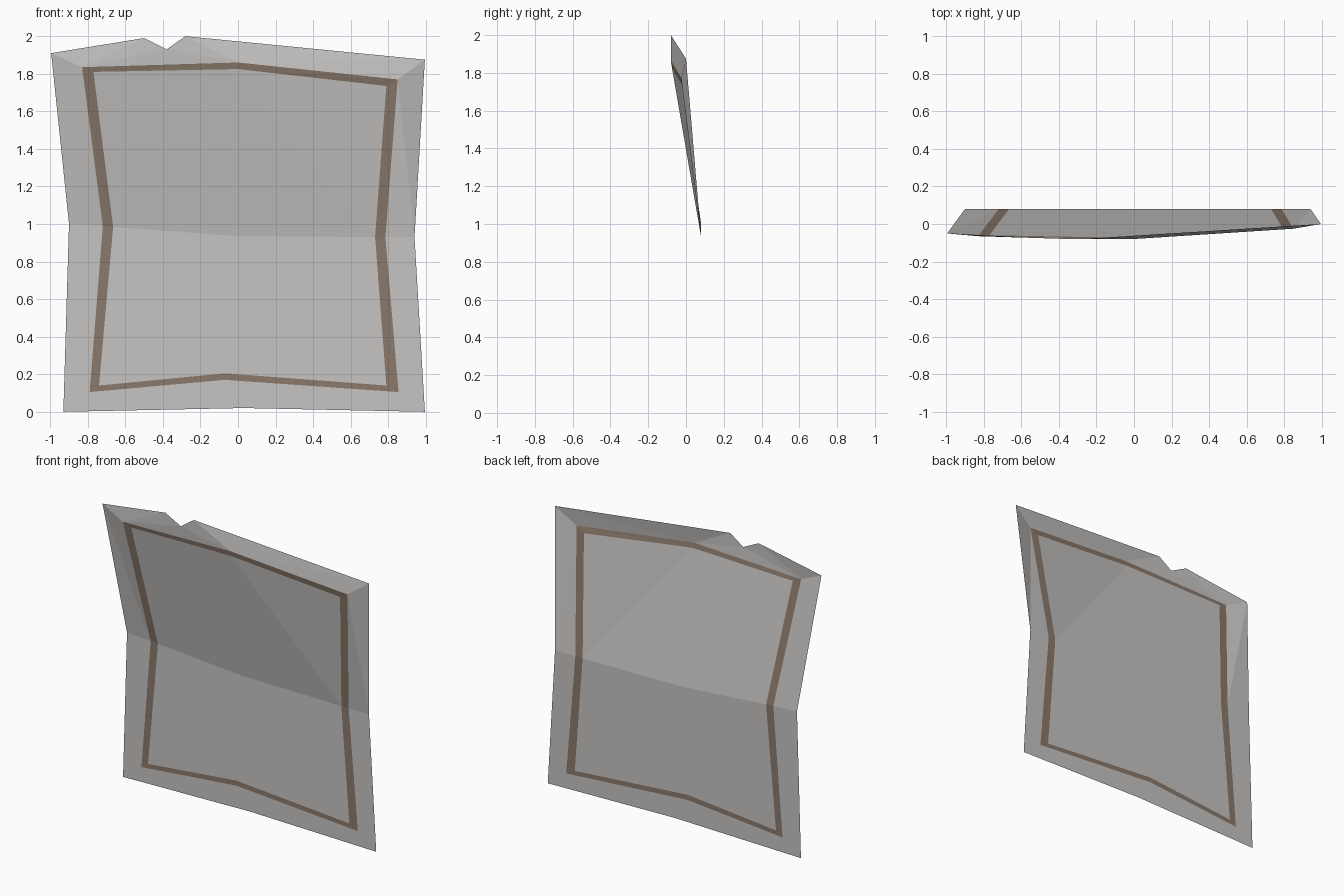
import bpy

if "Cube" in bpy.data.objects:
    bpy.data.objects.remove(bpy.data.objects["Cube"])

B = 0.08  # depth of the flat, hanging lower half


def material(name, rgb):
    m = bpy.data.materials.new(name)
    m.diffuse_color = (*rgb, 1)
    m.use_nodes = True
    m.node_tree.nodes["Principled BSDF"].inputs["Base Color"].default_value = m.diffuse_color
    return m


cloth = material("pale grey cloth", (0.57, 0.56, 0.545))
brown = material("brown stripe", (0.262, 0.195, 0.15))

# Rings run: bottom left, bottom mid, bottom right, right, top right, top mid, top left, left
hem = [(-0.93, B, 0), (0.03, B, 0.02), (0.995, B, 0), (0.94, B, 0.93),
       (0.995, 0.0, 1.875), (-0.28, -0.08, 2.0), (-0.995, -0.05, 1.91), (-0.9, B, 1.0)]
stripe_out = [(-0.79, B, 0.105), (-0.07, B, 0.17), (0.855, B, 0.105), (0.785, B, 0.93),
              (0.85, -0.025, 1.77), (0, -0.08, 1.86), (-0.83, -0.065, 1.835), (-0.72, B, 0.99)]
stripe_in = [(-0.74, B, 0.14), (-0.07, B, 0.205), (0.79, B, 0.14), (0.73, B, 0.93),
             (0.79, -0.02, 1.735), (0, -0.074, 1.825), (-0.77, -0.06, 1.81), (-0.665, B, 0.985)]
centre = (-0.03, B, 0.937)
notch_left, notch = (-0.5, -0.075, 1.99), (-0.38, -0.079, 1.93)


def band(outer, inner, skip=()):
    """Triangles joining two closed rings."""
    tris = []
    for i in range(8):
        if i in skip:
            continue
        j = (i + 1) % 8
        tris += [(outer[i], outer[j], inner[j]), (outer[i], inner[j], inner[i])]
    return tris


def build(name, polys, mat):
    points = list(dict.fromkeys(p for poly in polys for p in poly))
    mesh = bpy.data.meshes.new(name)
    mesh.from_pydata(points, [], [[points.index(p) for p in poly] for poly in polys])
    mesh.materials.append(mat)
    mesh.update()
    bpy.context.collection.objects.link(bpy.data.objects.new(name, mesh))


# Outer border with the torn notch in the top edge
tm, tl = stripe_out[5], stripe_out[6]
border = band(hem, stripe_out, skip=(5,))
border += [(hem[5], notch, tm), (notch, tl, tm), (notch, notch_left, tl), (notch_left, hem[6], tl)]
build("cloth_border", border, cloth)

# Brown frame stripe
build("stripe", band(stripe_out, stripe_in), brown)

# Inner panel: flat below, creased above
bl, bm, br, r, tr, tm, tl, l = stripe_in
build("cloth_panel", [(bl, bm, centre, l), (bm, br, r, centre), (l, centre, tl),
                      (tl, centre, tm), (tm, centre, r), (tm, r, tr)], cloth)
